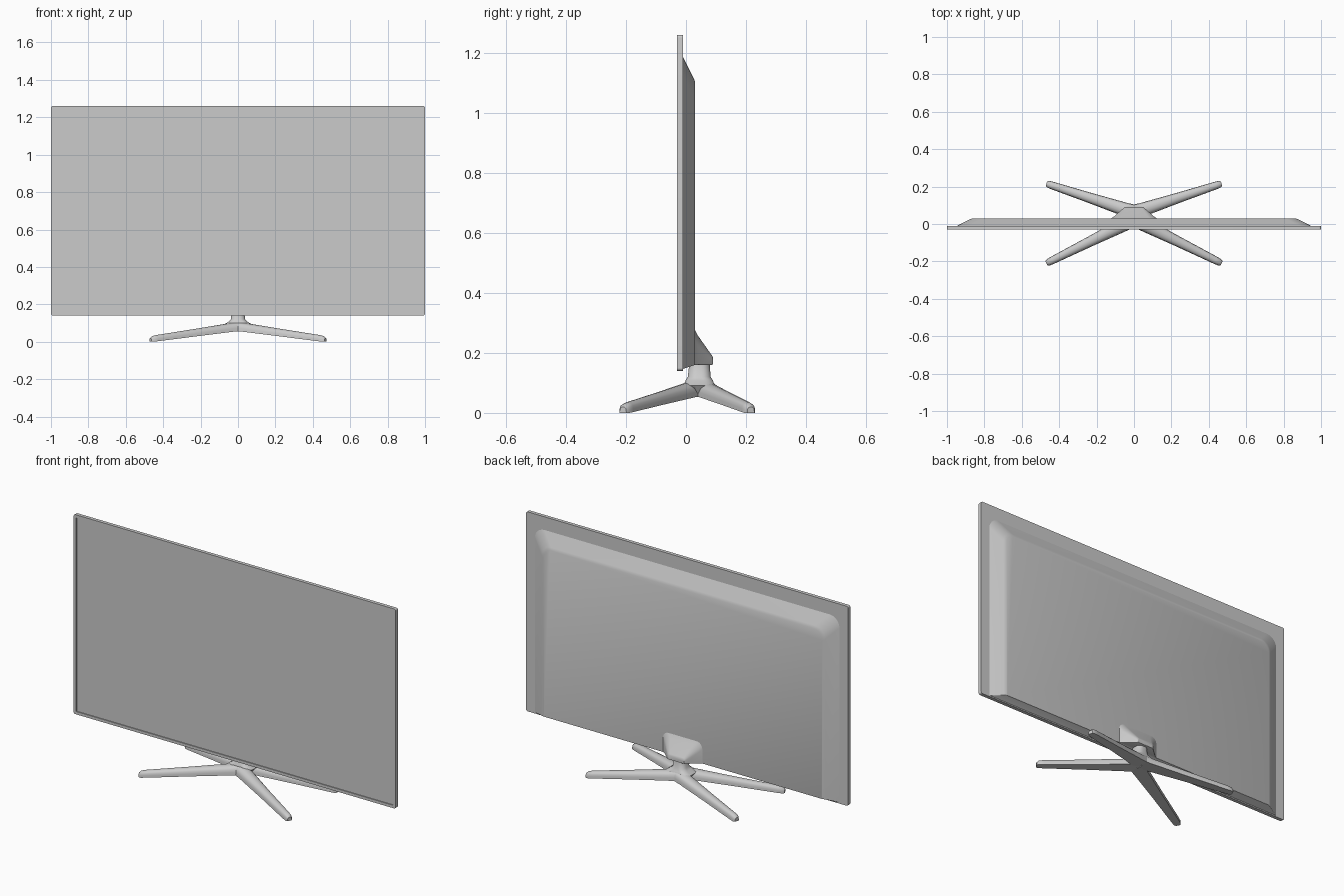
import bpy, bmesh, math
from mathutils import Vector

cube = bpy.data.objects.get("Cube")
if cube:
    bpy.data.objects.remove(cube)

grey = bpy.data.materials.new("plain_grey")
grey.use_nodes = True
colour = (0.6, 0.6, 0.6, 1)
grey.diffuse_color = colour
grey.node_tree.nodes["Principled BSDF"].inputs["Base Color"].default_value = colour


def loft(name, rings, angle=35):
    """Skin a list of equal-length rings and cap both ends."""
    bm = bmesh.new()
    loops = [[bm.verts.new(p) for p in ring] for ring in rings]
    n = len(loops[0])
    for a, b in zip(loops, loops[1:]):
        for i in range(n):
            j = (i + 1) % n
            bm.faces.new((a[i], a[j], b[j], b[i]))
    bm.faces.new(loops[0][::-1])
    bm.faces.new(loops[-1])
    bmesh.ops.recalc_face_normals(bm, faces=bm.faces)
    mesh = bpy.data.meshes.new(name)
    bm.to_mesh(mesh)
    bm.free()
    obj = bpy.data.objects.new(name, mesh)
    bpy.context.collection.objects.link(obj)
    mesh.materials.append(grey)
    bpy.ops.object.select_all(action='DESELECT')
    bpy.context.view_layer.objects.active = obj
    obj.select_set(True)
    bpy.ops.object.shade_smooth_by_angle(angle=math.radians(angle))
    return obj


def rounded(half, low, high, r_low, r_high, steps=6):
    """Outline of a rectangle with separate lower and upper corner radii."""
    corners = [(half, high, r_high, 0), (-half, high, r_high, 1),
               (-half, low, r_low, 2), (half, low, r_low, 3)]
    points = []
    for u, v, r, quarter in corners:
        cu = u - math.copysign(r, u)
        cv = v - r if quarter < 2 else v + r
        for k in range(steps + 1):
            a = (quarter + k / steps) * math.pi / 2
            points.append((cu + r * math.cos(a), cv + r * math.sin(a)))
    return points


def upright(y, *outline):
    return [(u, y, v) for u, v in rounded(*outline)]


def level(z, *outline):
    return [(u, v, z) for u, v in rounded(*outline)]


# Thin panel with a raised bezel around the recessed screen
loft("screen_panel", [
    upright(-0.01, 1, 0.14, 1.26, 0.01, 0.01),
    upright(-0.03, 1, 0.14, 1.26, 0.01, 0.01),
    upright(-0.03, 0.984, 0.156, 1.244, 0.002, 0.002),
    upright(-0.025, 0.984, 0.156, 1.244, 0.002, 0.002)])

# Rear housing with sloped sides and rounded upper corners
loft("rear_housing", [
    upright(-0.012, 0.95, 0.146, 1.19, 0.004, 0.06),
    upright(0.024, 0.88, 0.158, 1.118, 0.004, 0.06),
    upright(0.03, 0.865, 0.16, 1.105, 0.004, 0.055)])

# Stand bracket on the back of the housing
loft("stand_bracket", [
    upright(0.025, 0.13, 0.16, 0.285, 0.003, 0.035),
    upright(0.04, 0.107, 0.16, 0.257, 0.003, 0.035),
    upright(0.086, 0.055, 0.16, 0.192, 0.003, 0.014),
    upright(0.09, 0.05, 0.162, 0.185, 0.003, 0.01)])

# Neck flaring into the hub of the legs
loft("neck", [
    level(0.06, 0.05, 0.02, 0.07, 0.02, 0.02),
    level(0.092, 0.075, -0.005, 0.095, 0.035, 0.035),
    level(0.108, 0.05, -0.002, 0.09, 0.03, 0.03),
    level(0.12, 0.038, 0.006, 0.082, 0.03, 0.03),
    level(0.165, 0.033, 0.011, 0.079, 0.028, 0.028)], 50)


def leg(name, side, root_y, tip_y):
    """Tapered leg with a flat underside and a domed top."""
    root, tip = Vector((0, root_y, 0)), Vector((side * 0.468, tip_y, 0))
    across = (tip - root).normalized().cross(Vector((0, 0, 1)))
    # fraction of length, half width, underside, crest
    stations = [(0, 0.04, 0.058, 0.11), (0.1, 0.036, 0.053, 0.099),
                (0.5, 0.027, 0.029, 0.068), (0.93, 0.02, 0.003, 0.036),
                (0.98, 0.018, 0, 0.03), (1, 0.012, 0, 0.02)]
    rings = []
    for t, w, low, high in stations:
        centre = root.lerp(tip, t)
        shoulder = low + (high - low) * 0.35
        ring = [centre + across * s * w * 1.03 + Vector((0, 0, low)) for s in (-1, 1)]
        for k in range(9):
            a = math.pi * k / 8
            rise = (high - shoulder) * math.sin(a) ** 0.8 if 0 < k < 8 else 0
            ring.append(centre + across * w * math.cos(a) + Vector((0, 0, shoulder + rise)))
        rings.append(ring)
    loft(name, rings, 40)


for side, label in ((1, "left"), (-1, "right")):
    leg("back_leg_" + label, side, 0.062, 0.216)
    leg("front_leg_" + label, side, 0.024, -0.21)
